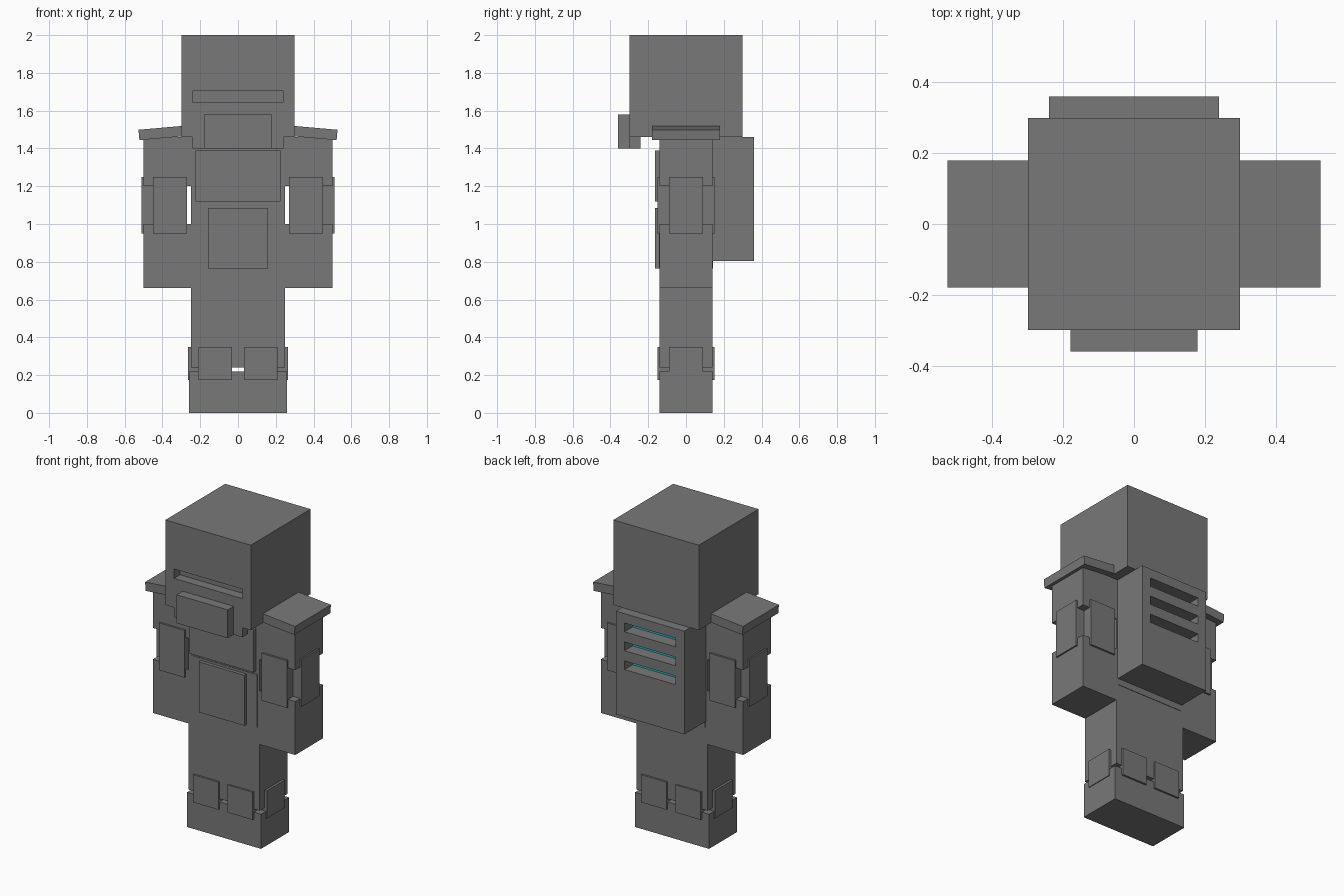
import bpy
import bmesh
import math
from mathutils import Matrix

old = bpy.data.objects.get("Cube")
if old:
    bpy.data.objects.remove(old, do_unlink=True)


def material(name, rgb):
    m = bpy.data.materials.new(name)
    m.use_nodes = True
    colour = (*rgb, 1.0)
    m.diffuse_color = colour
    m.node_tree.nodes["Principled BSDF"].inputs["Base Color"].default_value = colour
    return m


GREY = material("armour grey", (0.19, 0.19, 0.19))
CYAN = material("vent cyan", (0.01, 0.55, 0.6))


def box(name, x, y, z, tilt=0.0):
    """Box from its ranges on the three axes, tilted about y at its centre."""
    bm = bmesh.new()
    bmesh.ops.create_cube(bm, size=1.0)
    size = [r[1] - r[0] for r in (x, y, z)]
    centre = [(r[0] + r[1]) / 2 for r in (x, y, z)]
    turn = Matrix.Rotation(tilt, 4, 'Y')
    bm.transform(Matrix.Translation(centre) @ turn @ Matrix.Diagonal((*size, 1.0)))
    mesh = bpy.data.meshes.new(name)
    bm.to_mesh(mesh)
    bm.free()
    mesh.materials.append(GREY)
    ob = bpy.data.objects.new(name, mesh)
    bpy.context.scene.collection.objects.link(ob)
    return ob


def span(half):
    return (-half, half)


def side_range(side, a, b):
    return tuple(sorted((side * a, side * b)))


def cut(ob, cutters):
    """Subtract the cutters, bake the result and remove them."""
    for c in cutters:
        mod = ob.modifiers.new("slot", 'BOOLEAN')
        mod.operation = 'DIFFERENCE'
        mod.solver = 'EXACT'
        mod.object = c
        c.hide_render = True
    graph = bpy.context.evaluated_depsgraph_get()
    graph.update()
    baked = bpy.data.meshes.new_from_object(ob.evaluated_get(graph))
    ob.modifiers.clear()
    ob.data = baked
    baked.materials.clear()
    baked.materials.append(GREY)
    for c in cutters:
        bpy.data.objects.remove(c, do_unlink=True)


# Head with a recessed visor slit, chin and breather
head = box("head", span(0.30), span(0.30), (1.46, 2.0))
cut(head, [box("visor_cutter", span(0.24), (-0.40, -0.24), (1.645, 1.705))])
box("chin", span(0.24), (-0.30, -0.24), (1.40, 1.46))
box("breather", span(0.18), (-0.36, -0.30), (1.40, 1.58))

# Torso with chest and belly plates
box("torso", span(0.25), span(0.14), (0.66, 1.46))
box("waist_band", span(0.235), span(0.143), (0.765, 1.10))
box("chest_plate", span(0.225), (-0.165, -0.14), (1.12, 1.39))
box("belly_plate", span(0.16), (-0.165, -0.14), (0.765, 1.085))

# Backpack with three vents, glowing on their inner walls
pack = box("backpack", span(0.24), (0.14, 0.36), (0.805, 1.46))
cut(pack, [box("vent_cutter", span(0.18), (0.28, 0.45), (z, z + 0.055))
           for z in (1.345, 1.225, 1.105)])
pack.data.materials.append(CYAN)
for face in pack.data.polygons:
    inner_wall = face.normal.y > 0.9 and face.center.y < 0.34
    face.material_index = 1 if inner_wall else 0

# Legs run together above a narrow ankle gap
box("legs", span(0.25), span(0.14), (0.24, 0.66))
box("boots", span(0.26), span(0.14), (0.0, 0.22))

for side, label in ((1, "left"), (-1, "right")):
    # Arm in two blocks around a slimmer elbow
    arm = side_range(side, 0.25, 0.50)
    box(label + "_upper_arm", arm, span(0.14), (1.20, 1.46))
    box(label + "_forearm", arm, span(0.14), (0.66, 1.00))
    box(label + "_elbow", side_range(side, 0.30, 0.45), span(0.09), (1.0, 1.2))
    box(label + "_elbow_side_guard", side_range(side, 0.45, 0.51),
        span(0.09), (0.95, 1.25))

    # Sloping shoulder guard
    box(label + "_shoulder_guard", side_range(side, 0.25, 0.525), span(0.18),
        (1.456, 1.511), side * math.radians(5))

    # Ankle and its outer guard
    box(label + "_ankle", side_range(side, 0.05, 0.20), span(0.09), (0.21, 0.25))
    box(label + "_ankle_side_guard", side_range(side, 0.20, 0.265),
        span(0.09), (0.175, 0.35))

    # Guards on the front and back of each limb
    for end, where in ((-1, "front"), (1, "back")):
        depth = side_range(end, 0.09, 0.152)
        box(f"{label}_elbow_{where}_guard", side_range(side, 0.27, 0.45),
            depth, (0.95, 1.25))
        box(f"{label}_ankle_{where}_guard", side_range(side, 0.032, 0.21),
            depth, (0.175, 0.35))
